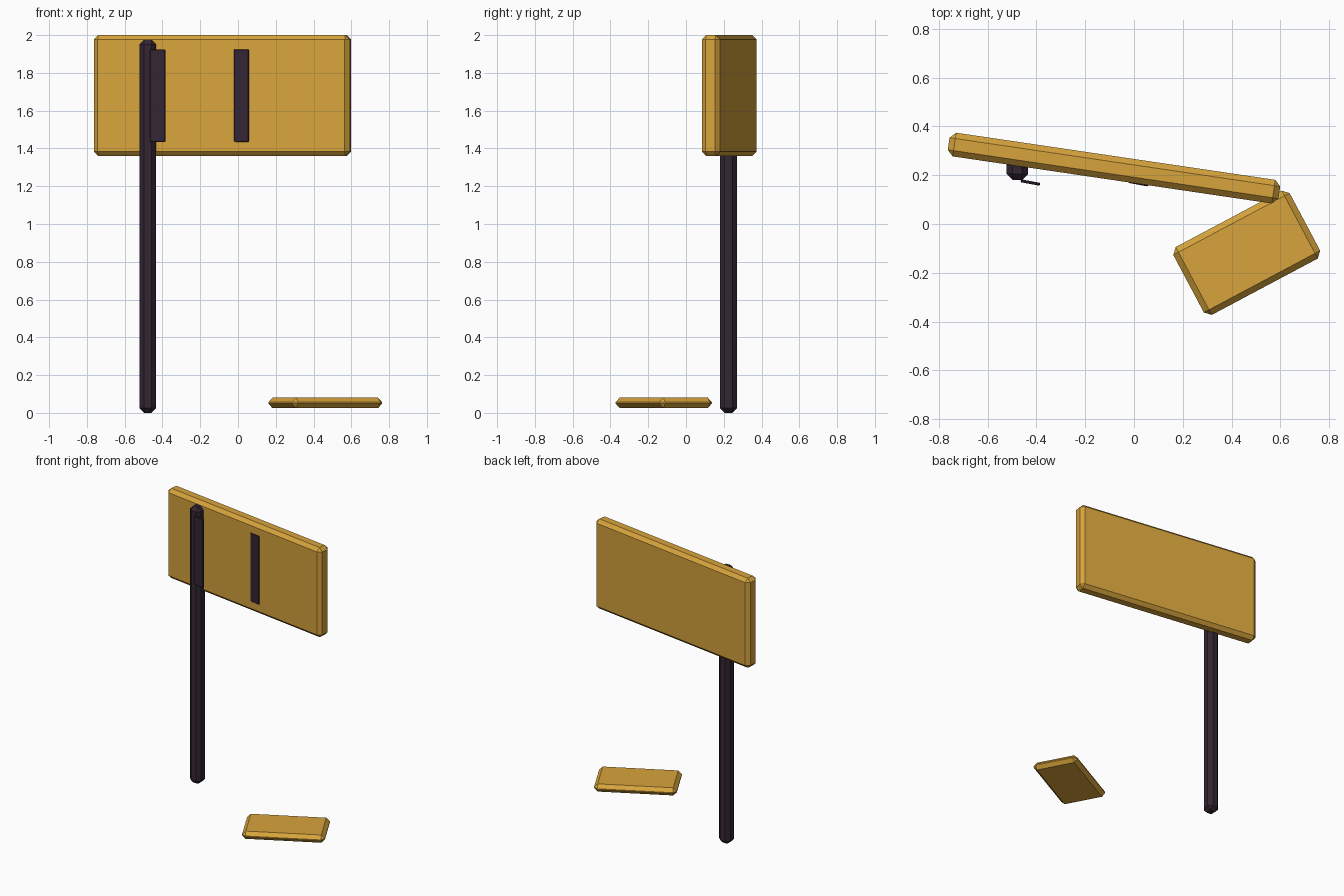
import bpy
from math import radians

cube = bpy.data.objects.get("Cube")
if cube:
    bpy.data.objects.remove(cube, do_unlink=True)


def make_material(name, color):
    mat = bpy.data.materials.new(name)
    mat.use_nodes = True
    mat.diffuse_color = color
    mat.node_tree.nodes["Principled BSDF"].inputs["Base Color"].default_value = color
    return mat


def slab(name, center, size, angle, chamfer, mat):
    """Box turned about z with flat chamfered edges."""
    bpy.ops.mesh.primitive_cube_add(size=1, location=center)
    obj = bpy.context.object
    obj.name = name
    obj.scale = size
    bpy.ops.object.transform_apply(location=False, rotation=False, scale=True)
    obj.rotation_euler.z = radians(angle)
    if chamfer:
        bevel = obj.modifiers.new("Chamfer", "BEVEL")
        bevel.width = chamfer
        bevel.segments = 1
    obj.data.materials.append(mat)
    return obj


gold = make_material("golden yellow", (0.68, 0.37, 0.045, 1))
dark = make_material("dark plum", (0.033, 0.019, 0.032, 1))

# Sign board on its post
slab("sign_board", (-0.082, 0.229, 1.68), (1.37, 0.098, 0.64), -8.4, 0.024, gold)
slab("post", (-0.478, 0.225, 0.988), (0.088, 0.09, 1.975), 0, 0.025, dark)

# Thin upright strips in front of the board
for name, x, y in (("strip_by_post", -0.425, 0.17), ("strip_middle", 0.018, 0.167)):
    slab(name, (x, y, 1.68), (0.08, 0.012, 0.49), -10.5, 0.003, dark)

# Loose plank lying near the ground
slab("ground_plank", (0.462, -0.118, 0.053), (0.54, 0.315, 0.055), 28, 0.024, gold)
